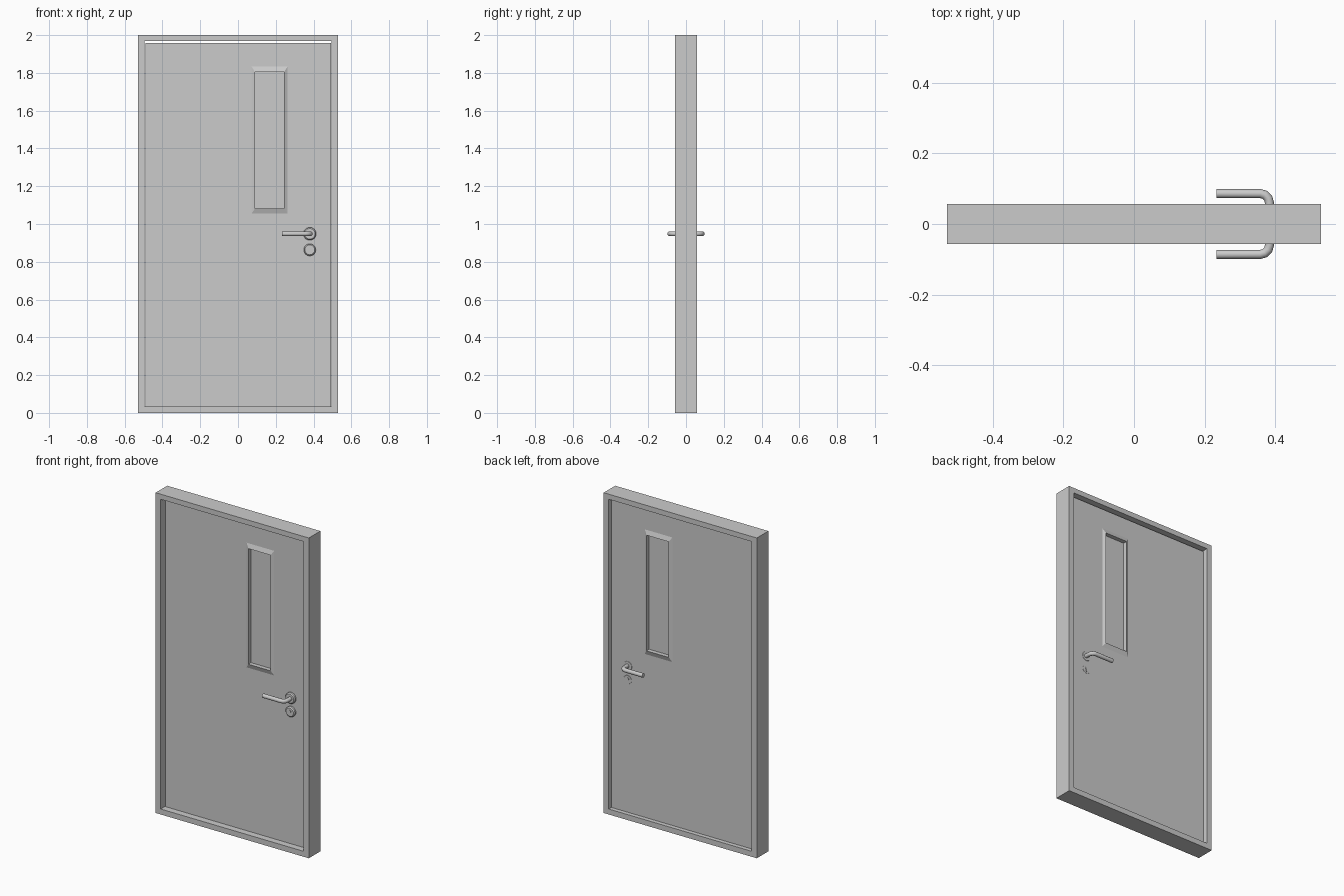
import bpy, bmesh, math
from mathutils import Matrix

if "Cube" in bpy.data.objects:
    bpy.data.objects.remove(bpy.data.objects["Cube"])

DOOR_F, DOOR_B = -0.017, 0.032   # door faces, set slightly towards the back
GLASS = 0.008                    # half thickness of glass around its centre plane


def make_object(name, bm):
    bmesh.ops.recalc_face_normals(bm, faces=bm.faces)
    mesh = bpy.data.meshes.new(name)
    bm.to_mesh(mesh)
    bm.free()
    ob = bpy.data.objects.new(name, mesh)
    bpy.context.collection.objects.link(ob)
    return ob


def rect_ring(name, loops):
    """Closed ring through rectangles given as (x0, x1, z0, z1, y)."""
    bm = bmesh.new()
    rows = [[bm.verts.new((x, y, z)) for x, z in
             ((x0, z0), (x1, z0), (x1, z1), (x0, z1))]
            for x0, x1, z0, z1, y in loops]
    for i, a in enumerate(rows):
        b = rows[(i + 1) % len(rows)]
        for k in range(4):
            n = (k + 1) % 4
            bm.faces.new((a[k], a[n], b[n], b[k]))
    return make_object(name, bm)


def box(name, x0, x1, y0, y1, z0, z1):
    bm = bmesh.new()
    bmesh.ops.create_cube(bm, size=1)
    bm.transform(Matrix.Translation(((x0 + x1) / 2, (y0 + y1) / 2, (z0 + z1) / 2))
                 @ Matrix.Diagonal((x1 - x0, y1 - y0, z1 - z0, 1)))
    return make_object(name, bm)


def lathe_y(name, x, z, profile, side, n=24):
    """Disc turned about the y axis; profile is (radius, distance from centre plane)."""
    bm = bmesh.new()
    rows = [[bm.verts.new((x + r * math.cos(2 * math.pi * k / n), side * d,
                           z + r * math.sin(2 * math.pi * k / n))) for k in range(n)]
            for r, d in profile]
    for a, b in zip(rows, rows[1:]):
        for k in range(n):
            bm.faces.new((a[k], a[(k + 1) % n], b[(k + 1) % n], b[k]))
    bm.faces.new(rows[0])
    bm.faces.new(rows[-1])
    return make_object(name, bm)


def smooth(ob):
    bpy.ops.object.select_all(action='DESELECT')
    ob.select_set(True)
    bpy.context.view_layer.objects.active = ob
    bpy.ops.object.shade_smooth_by_angle(angle=math.radians(35))


# Outer frame with a full surround
W, D = 0.529, 0.057
outer, opening = (-W, W, 0, 2), (-0.494, 0.494, 0.034, 1.968)
rect_ring("door_frame", [(*outer, -D), (*outer, D), (*opening, D), (*opening, -D)])

# Door leaf with a window hole
leaf = (-0.489, 0.493, 0.035, 1.958)
win_out = (0.072, 0.262, 1.055, 1.833)
win_in = (0.090, 0.244, 1.083, 1.805)
rect_ring("door_leaf", [(*leaf, DOOR_F), (*leaf, DOOR_B),
                        (*win_in, DOOR_B), (*win_in, DOOR_F)])

# Window pane and bevelled mouldings on both faces
mid = (DOOR_F + DOOR_B) / 2
box("window_pane", 0.088, 0.246, mid - GLASS, mid + GLASS, 1.081, 1.807)
for name, y, s in (("front", DOOR_F, -1), ("back", DOOR_B, 1)):
    rect_ring(name + "_window_moulding",
              [(*win_out, y), (*win_in, y + s * 0.010), (*win_in, y)])

# Lever handles: one bent bar running through the leaf
r, hx, hz, hy, bend = 0.0128, 0.383, 0.948, 0.086, 0.026
half = [(0.234, -hy)]
for i in range(4):
    a = math.pi / 2 * i / 3
    half.append((hx - bend + bend * math.sin(a), -hy + bend - bend * math.cos(a)))
path = half + [(x, -y) for x, y in reversed(half)]
curve = bpy.data.curves.new("lever_path", 'CURVE')
curve.dimensions = '3D'
curve.bevel_depth = r
curve.bevel_resolution = 4
curve.use_fill_caps = True
spline = curve.splines.new('POLY')
spline.points.add(len(path) - 1)
for p, (x, y) in zip(spline.points, path):
    p.co = (x, y, hz, 1)
tmp = bpy.data.objects.new("lever_tmp", curve)
bpy.context.collection.objects.link(tmp)
bpy.context.view_layer.update()
mesh = bpy.data.meshes.new_from_object(tmp.evaluated_get(bpy.context.evaluated_depsgraph_get()))
bpy.data.objects.remove(tmp)
lever = bpy.data.objects.new("lever_handles", mesh)
bpy.context.collection.objects.link(lever)
smooth(lever)

# Round handle plates, keyhole plates and lock cylinders on both sides
for name, s in (("front", -1), ("back", 1)):
    smooth(lathe_y(name + "_handle_plate", 0.38, hz,
                   [(0.034, 0.01), (0.034, 0.027), (0.028, 0.033), (0.018, 0.033)], s))
    smooth(lathe_y(name + "_keyhole_plate", 0.38, 0.863,
                   [(0.032, 0.01), (0.032, 0.027), (0.026, 0.033), (0.018, 0.033)], s))
    smooth(lathe_y(name + "_lock_cylinder", 0.38, 0.868,
                   [(0.009, 0.02), (0.009, 0.036)], s, 16))
    box(name + "_lock_tail", 0.376, 0.384, *sorted((s * 0.02, s * 0.036)), 0.848, 0.866)
